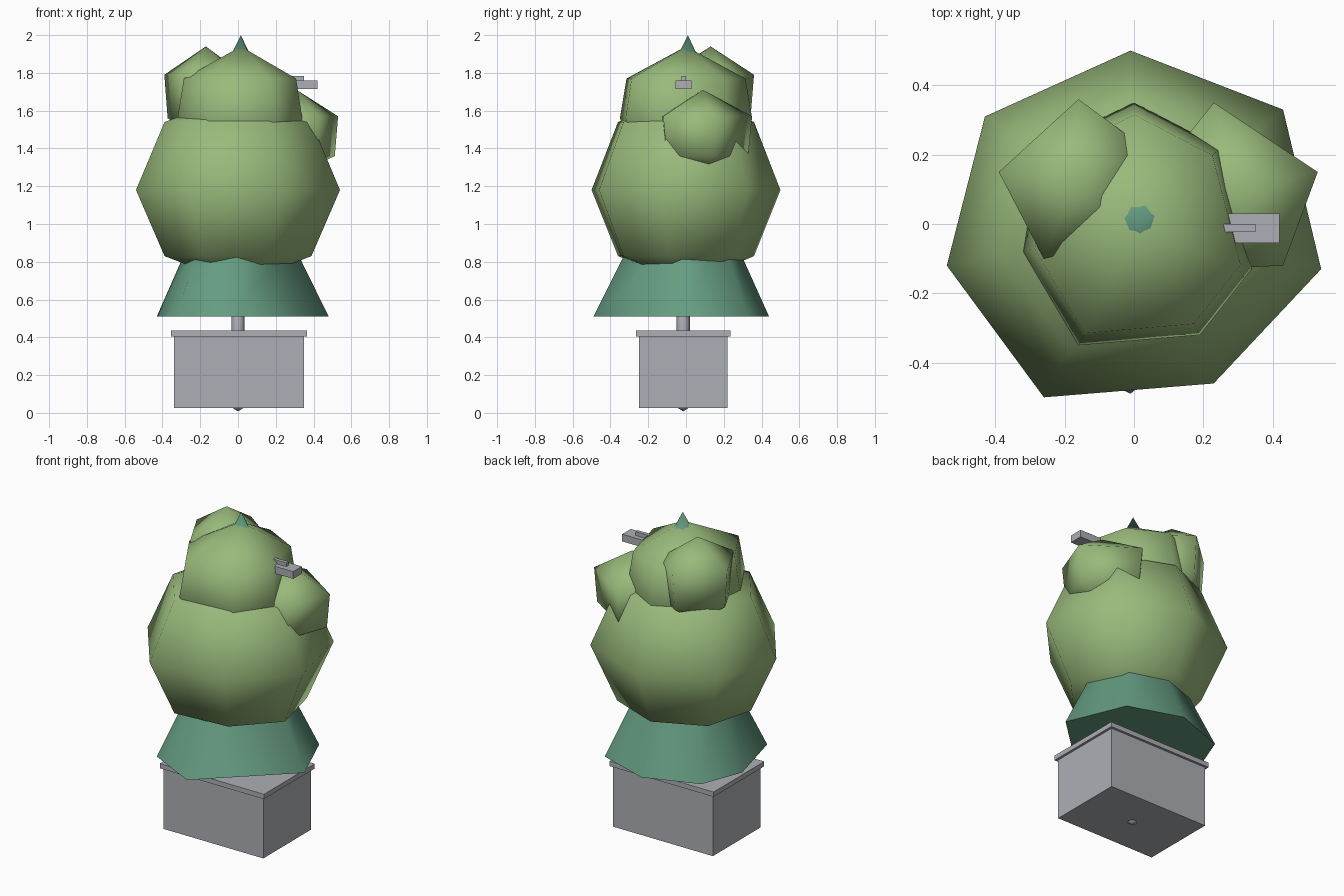
import bpy, bmesh, math

if "Cube" in bpy.data.objects:
    bpy.data.objects.remove(bpy.data.objects["Cube"])


def material(name, rgb):
    m = bpy.data.materials.new(name)
    m.diffuse_color = (*rgb, 1)
    m.use_nodes = True
    m.node_tree.nodes["Principled BSDF"].inputs["Base Color"].default_value = m.diffuse_color
    return m


LEAF = material("leaf_green", (0.32, 0.49, 0.20))
PINE = material("dark_teal_green", (0.13, 0.33, 0.22))
STONE = material("stone_grey", (0.42, 0.43, 0.46))


def finish(name, bm, mat, smooth=False):
    bmesh.ops.recalc_face_normals(bm, faces=bm.faces)
    me = bpy.data.meshes.new(name)
    bm.to_mesh(me)
    bm.free()
    for p in me.polygons:
        p.use_smooth = smooth
    me.materials.append(mat)
    ob = bpy.data.objects.new(name, me)
    bpy.context.collection.objects.link(ob)
    return ob


def box(name, x, y, z, mat):
    bm = bmesh.new()
    bmesh.ops.create_cube(bm, size=1)
    for v in bm.verts:
        for i, (lo, hi) in enumerate((x, y, z)):
            v.co[i] = hi if v.co[i] > 0 else lo
    return finish(name, bm, mat)


def stack(name, foot, centre, rings, top, bottom, mat, smooth=True):
    """Scaled copies of a footprint at several heights, closed by poles or flat caps."""
    cx, cy = centre
    bm = bmesh.new()
    loops = [[bm.verts.new((cx + (x - cx) * s, cy + (y - cy) * s, z)) for x, y in foot]
             for z, s in rings]
    n = len(foot)
    for a, b in zip(loops, loops[1:]):
        for i in range(n):
            j = (i + 1) % n
            bm.faces.new((a[i], a[j], b[j], b[i]))
    for loop, pole in ((loops[0], bottom), (loops[-1], top)):
        if pole is None:
            bm.faces.new(loop)
        else:
            p = bm.verts.new((cx, cy, pole))
            for i in range(n):
                bm.faces.new((loop[i], loop[(i + 1) % n], p))
    return finish(name, bm, mat, smooth)


def ngon(n, r, cx, cy, turn=0.0):
    return [(cx + r * math.cos(turn + math.tau * i / n),
             cy + r * math.sin(turn + math.tau * i / n)) for i in range(n)]


# Planter box with rim
box("planter", (-0.34, 0.35), (-0.25, 0.22), (0.025, 0.41), STONE)
box("planter_rim", (-0.355, 0.365), (-0.265, 0.235), (0.405, 0.435), STONE)

# Trunk, with its pointed foot poking out under the planter
stack("trunk", ngon(8, 0.035, 0, -0.015), (0, -0.015),
      [(0.03, 1.0), (0.8, 1.0)], 0.82, 0.008, STONE)

# Conical skirt under the crown
skirt = [(0.48, -0.03), (0.33, 0.33), (0.0, 0.44), (-0.33, 0.32),
         (-0.43, 0.06), (-0.33, -0.33), (-0.01, -0.49)]
cone = stack("lower_skirt", skirt, (0, 0), [(0.51, 1.0)] + [(0.95, 0.55)], 1.45, None, PINE)
for p in cone.data.polygons:
    p.use_smooth = abs(p.normal.z) < 0.9

# Main foliage ball
main = [(-0.01, 0.50), (0.43, 0.33), (0.54, -0.13), (0.23, -0.46),
        (-0.26, -0.50), (-0.54, -0.12), (-0.43, 0.31)]
stack("main_foliage", main, (0, 0),
      [(0.83, 0.72), (1.18, 1.0), (1.54, 0.72)], 1.68, 0.68, LEAF)

# Upper foliage ball
upper = [(0.0, 0.35), (0.25, 0.22), (0.34, -0.13), (0.19, -0.32),
         (-0.16, -0.35), (-0.32, -0.08), (-0.27, 0.22)]
stack("upper_foliage", upper, (0.015, 0),
      [(1.32, 0.72), (1.56, 1.0), (1.77, 0.90)], 1.94, 1.2, LEAF)

# Side tufts
left = [(0.03, 0.22), (-0.16, 0.36), (-0.39, 0.15), (-0.26, -0.10), (-0.02, -0.04)]
stack("left_tuft", left, (-0.17, 0.13),
      [(1.56, 0.92), (1.79, 1.0)], 1.94, 1.42, LEAF)
right = [(0.53, 0.15), (0.23, 0.35), (0.07, 0.15), (0.22, -0.13), (0.43, -0.12)]
stack("right_tuft", right, (0.31, 0.09),
      [(1.36, 0.92), (1.57, 1.0)], 1.71, 1.26, LEAF)

# Pointed tip
stack("tree_tip", ngon(7, 0.16, 0.015, 0.01, 0.3), (0.015, 0.01),
      [(1.68, 1.0)], 2.0, None, PINE)

# Small stone bracket stuck in the crown
box("bracket_plate", (0.18, 0.42), (-0.055, 0.03), (1.715, 1.76), STONE)
box("bracket_stub", (0.16, 0.35), (-0.023, 0.0), (1.76, 1.783), STONE)
